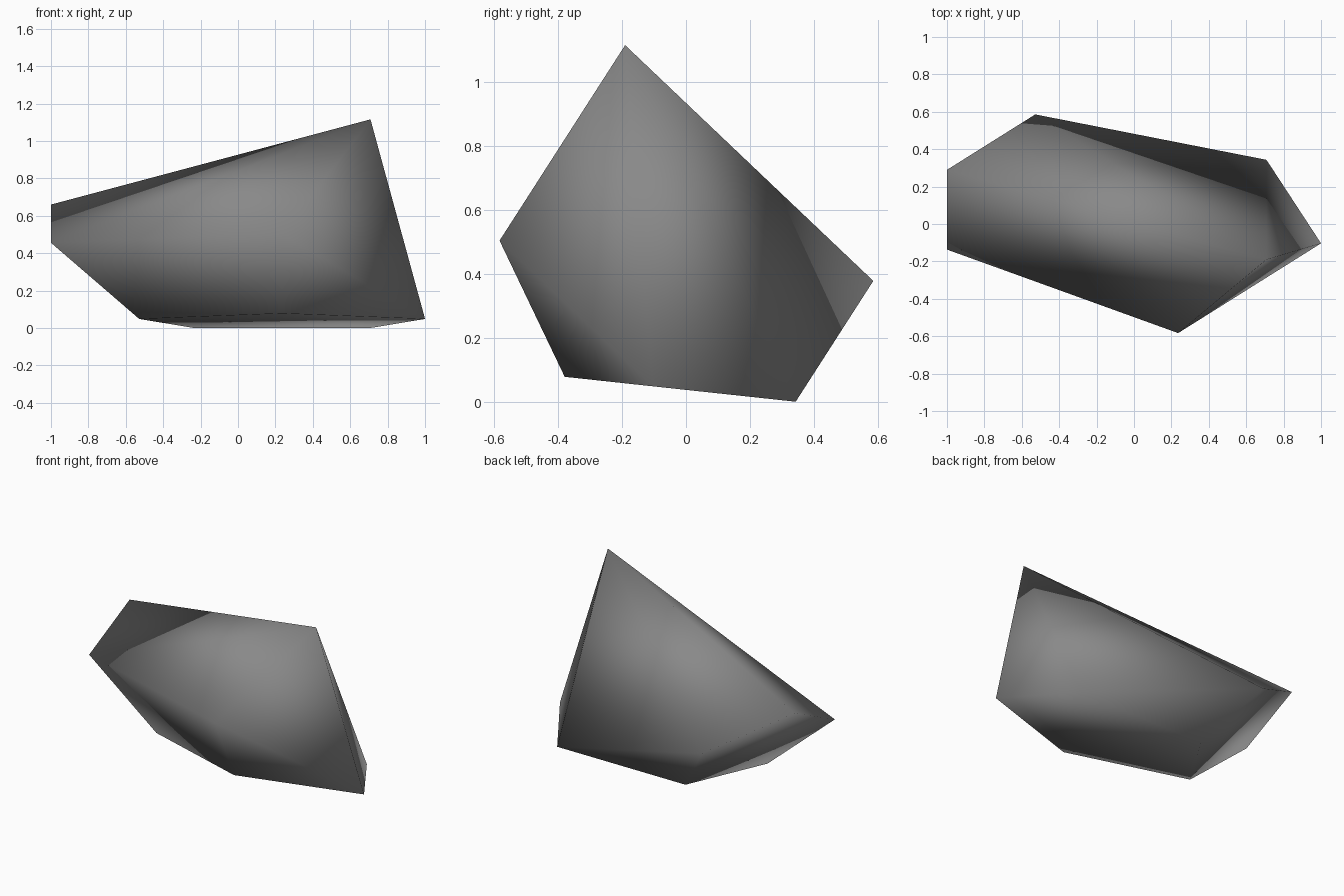
import bpy, bmesh
from math import radians, cos, sin
from mathutils import Matrix

if "Cube" in bpy.data.objects:
    bpy.data.objects.remove(bpy.data.objects["Cube"])

# Stone: a stretched, slightly tilted dodecahedron with chipped-off corners.
# Each kept corner is (angle, radius, height) on one of the dodecahedron's rings.
PHI = 1.618034
corners = [(-90 + 72 * k, 1, 0) for k in range(5)]              # base pentagon
corners += [(a, PHI, 1) for a in (-90, 126, 198)]               # lower ring
corners += [(162, PHI, PHI)]                                    # upper ring
corners += [(-54, 1, PHI + 1)]                                  # peak

bm = bmesh.new()
for a, r, h in corners:
    bm.verts.new((r * cos(radians(a)), r * sin(radians(a)), h))
bmesh.ops.convex_hull(bm, input=bm.verts)

# Stretch along x, tilt, and set down on the ground
size = 0.4017
bm.transform(Matrix.Translation((0.236, 0.02, 0.035))
             @ Matrix.Rotation(radians(-6.15), 4, 'X')
             @ Matrix.Diagonal((2 * size, size, size, 1)))
bmesh.ops.recalc_face_normals(bm, faces=bm.faces)
for f in bm.faces:
    f.smooth = True

mesh = bpy.data.meshes.new("stone")
bm.to_mesh(mesh)
bm.free()
stone = bpy.data.objects.new("stone", mesh)
bpy.context.collection.objects.link(stone)

# Plain grey stone colour
grey = bpy.data.materials.new("stone grey")
grey.diffuse_color = (0.25, 0.25, 0.25, 1)
grey.use_nodes = True
grey.node_tree.nodes["Principled BSDF"].inputs["Base Color"].default_value = grey.diffuse_color
mesh.materials.append(grey)
